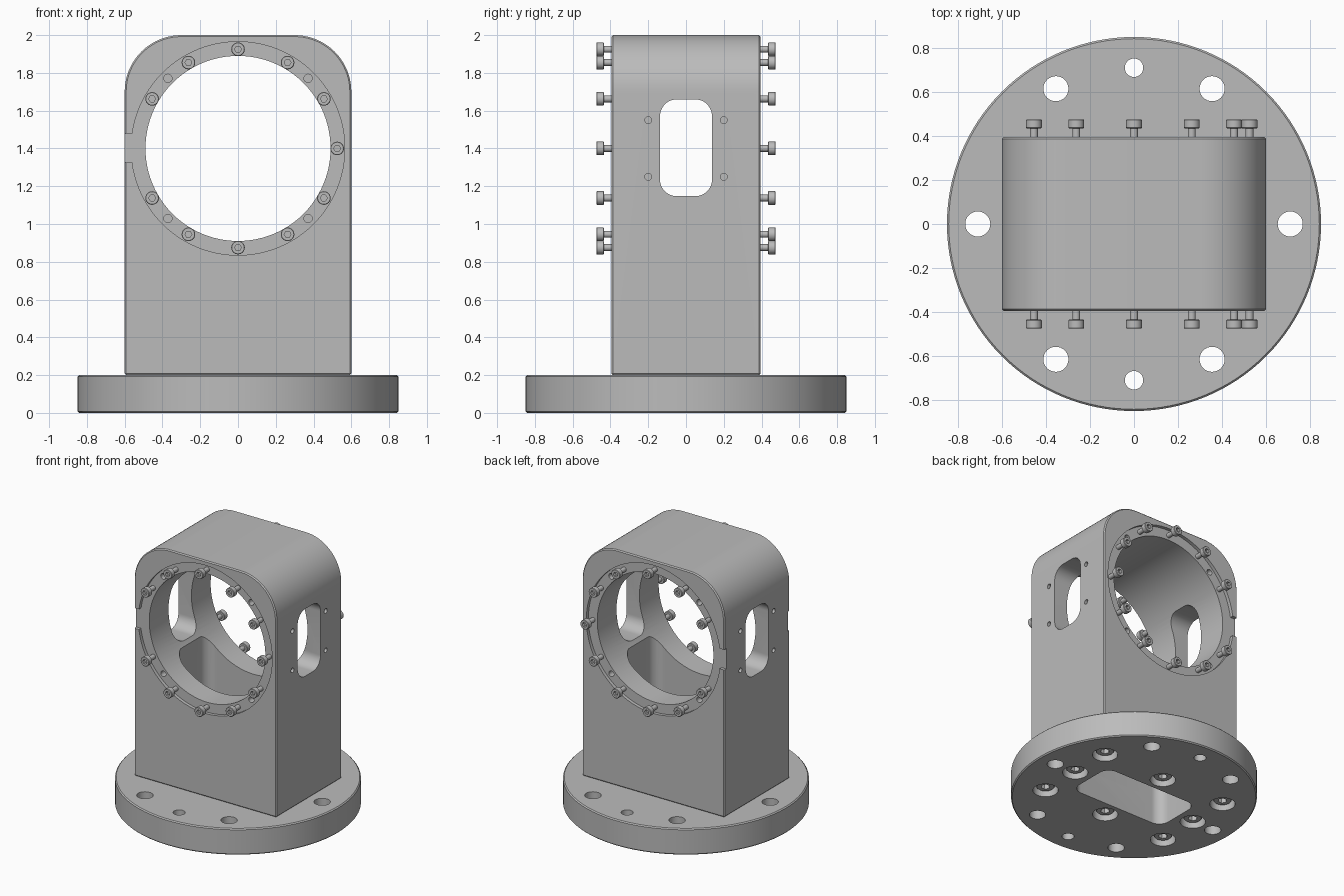
import bpy
import bmesh
from math import sin, cos, pi, radians

cube = bpy.data.objects.get("Cube")
if cube:
    bpy.data.objects.remove(cube, do_unlink=True)

grey = bpy.data.materials.new("machined_grey")
grey.use_nodes = True
grey.diffuse_color = (0.5, 0.5, 0.5, 1)
grey.node_tree.nodes["Principled BSDF"].inputs["Base Color"].default_value = grey.diffuse_color


# Profiles
def circle(u, v, r, n=32):
    return [(u + r * cos(2 * pi * i / n), v + r * sin(2 * pi * i / n)) for i in range(n)]


def rounded(u0, u1, v0, v1, r_low, r_high, n=12):
    pts = []
    for su, sv, start in ((1, 1, 0), (0, 1, 90), (0, 0, 180), (1, 0, 270)):
        r = r_high if sv else r_low
        cu = u1 - r if su else u0 + r
        cv = v1 - r if sv else v0 + r
        if r == 0:
            pts.append((cu, cv))
            continue
        for i in range(n + 1):
            a = radians(start + 90 * i / n)
            pts.append((cu + r * cos(a), cv + r * sin(a)))
    return pts


def prisms(name, axis, items):
    """One object holding an extruded prism for each (profile, low, high)."""
    place = {"x": lambda u, v, w: (w, u, v),
             "y": lambda u, v, w: (u, w, v),
             "z": lambda u, v, w: (u, v, w)}[axis]
    bm = bmesh.new()
    for pts, lo, hi in items:
        a = [bm.verts.new(place(u, v, lo)) for u, v in pts]
        b = [bm.verts.new(place(u, v, hi)) for u, v in pts]
        bm.faces.new(a)
        bm.faces.new(b)
        for i in range(len(pts)):
            j = (i + 1) % len(pts)
            bm.faces.new((a[i], a[j], b[j], b[i]))
    bmesh.ops.recalc_face_normals(bm, faces=bm.faces)
    mesh = bpy.data.meshes.new(name)
    bm.to_mesh(mesh)
    bm.free()
    mesh.materials.append(grey)
    obj = bpy.data.objects.new(name, mesh)
    bpy.context.scene.collection.objects.link(obj)
    return obj


def bake(obj):
    graph = bpy.context.evaluated_depsgraph_get()
    obj.data = bpy.data.meshes.new_from_object(obj.evaluated_get(graph))
    obj.modifiers.clear()


def chamfer(obj, width):
    mod = obj.modifiers.new("chamfer", "BEVEL")
    mod.width, mod.segments = width, 1
    mod.limit_method, mod.angle_limit = "ANGLE", radians(60)
    bake(obj)


def cut(obj, axis, items):
    cutter = prisms("cutter", axis, items)
    cutter.hide_render = True
    mod = obj.modifiers.new("cut", "BOOLEAN")
    mod.operation, mod.solver, mod.object = "DIFFERENCE", "EXACT", cutter
    bake(obj)
    bpy.data.objects.remove(cutter, do_unlink=True)


def smooth(obj):
    bpy.ops.object.select_all(action="DESELECT")
    obj.select_set(True)
    bpy.context.view_layer.objects.active = obj
    bpy.ops.object.shade_smooth_by_angle(angle=radians(30))


HALF_X, HALF_Y, BORE_Z = 0.6, 0.395, 1.4
RECESS, BOLT_R = 0.025, 0.525
pocket = rounded(-0.4, 0.4, -0.19, 0.19, 0.08, 0.08)

# Round base plate with mounting holes, counterbores and slot
base_screws = [(x, y) for x in (-0.53, 0.53) for y in (-0.32, 0, 0.32)] + [(0, -0.31), (0, 0.31)]
base = prisms("base_plate", "z", [(circle(0, 0, 0.85, 128), 0, 0.2)])
chamfer(base, 0.008)
holes = [(pocket, -0.1, 0.3)]
for i in range(6):
    a = i * pi / 3
    holes.append((circle(0.71 * cos(a), 0.71 * sin(a), 0.057), -0.1, 0.3))
for y in (-0.71, 0.71):
    holes.append((circle(0, y, 0.042), -0.1, 0.3))
for x, y in base_screws:
    holes.append((circle(x, y, 0.088), -0.1, 0.1))
cut(base, "z", holes)
smooth(base)

# Upright housing with rounded top
body = prisms("housing", "y", [(rounded(-HALF_X, HALF_X, 0.2, 2, 0, 0.3, 20), -HALF_Y, HALF_Y)])
chamfer(body, 0.008)

# Ring recesses, side notches and main bore
ends = [(-1, -HALF_Y + RECESS), (-HALF_Y - 0.1, HALF_Y - RECESS)]
ends = [(-1, RECESS - HALF_Y), (HALF_Y - RECESS, 1)]
cut(body, "y", [(circle(0, BORE_Z, 0.565, 96), lo, hi) for lo, hi in ends])
notch = rounded(-0.7, -0.52, 1.325, 1.48, 0, 0)
cut(body, "y", [(notch, lo, hi) for lo, hi in ends])
cut(body, "y", [(circle(0, BORE_Z, 0.49, 96), -1, 1)])

# Windows through both sides and the pocket below the bore
cut(body, "x", [(rounded(-0.138, 0.138, 1.147, 1.66, 0.09, 0.09), -1, 1)])
cut(body, "z", [(pocket, 0.1, BORE_Z)])

# Blind holes around the bore and beside the windows
depth = HALF_Y - 0.08
ring_holes = []
for i in range(4):
    a = pi / 4 + i * pi / 2
    c = circle(BOLT_R * cos(a), BORE_Z + BOLT_R * sin(a), 0.022, 16)
    ring_holes += [(c, -1, -depth), (c, depth, 1)]
cut(body, "y", ring_holes)
side_holes = []
for y in (-0.2, 0.2):
    for z in (1.25, 1.55):
        c = circle(y, z, 0.018, 16)
        side_holes += [(c, -1, -0.55), (c, 0.55, 1)]
cut(body, "x", side_holes)
smooth(body)

# Socket-head screw, shared by every copy
head = prisms("screw", "z", [(circle(0, 0, 0.036, 24), 0.04, 0.08)])
chamfer(head, 0.003)
cut(head, "z", [(circle(0, 0, 0.018, 6), 0.058, 0.1)])
shank = prisms("shank", "z", [(circle(0, 0, 0.018, 16), -0.06, 0.042)])
bm = bmesh.new()
bm.from_mesh(head.data)
bm.from_mesh(shank.data)
bm.to_mesh(head.data)
bm.free()
bpy.data.objects.remove(shank, do_unlink=True)
smooth(head)
screw_mesh = head.data
bpy.data.objects.remove(head, do_unlink=True)


def screw(name, location, turn, size=1):
    obj = bpy.data.objects.new(name, screw_mesh)
    obj.location = location
    obj.rotation_euler.x = radians(turn)
    obj.scale = (size, size, size)
    bpy.context.scene.collection.objects.link(obj)


# Ring screws at both ends, leaving the notch free
for i in range(12):
    if i == 6:
        continue
    a = i * pi / 6
    x, z = BOLT_R * cos(a), BORE_Z + BOLT_R * sin(a)
    screw("front_screw", (x, -HALF_Y, z), 90)
    screw("back_screw", (x, HALF_Y, z), -90)

# Recessed screws under the base
for x, y in base_screws:
    screw("base_screw", (x, y, 0.172), 180, 1.8)
